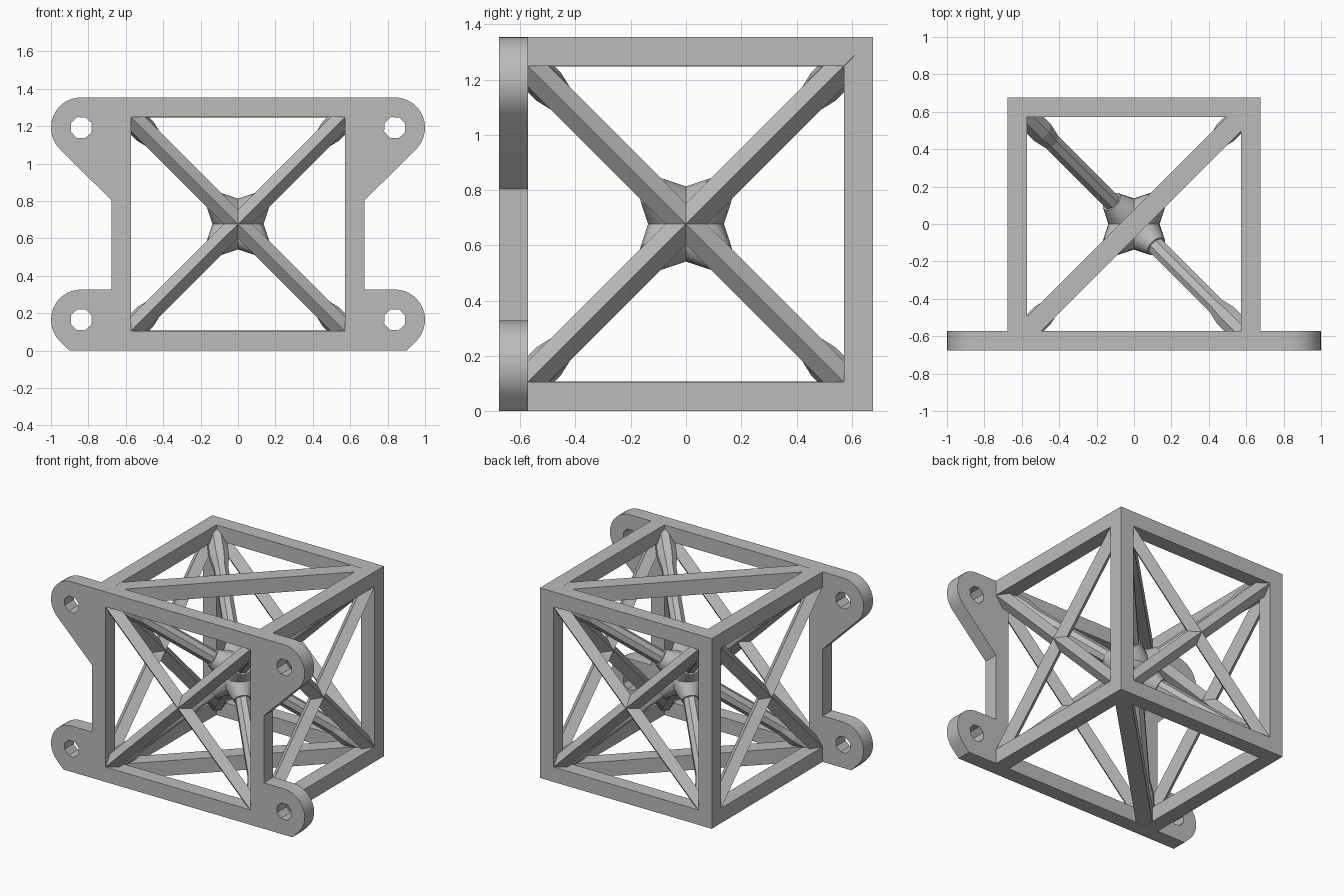
import bpy, bmesh
from math import sin, cos, pi, radians
from itertools import product
from mathutils import Vector, Matrix

cube = bpy.data.objects.get("Cube")
if cube:
    bpy.data.objects.remove(cube, do_unlink=True)

H = 0.677          # half size of the cube
W = 0.106          # thickness of the frame
IN = H - W         # half size of the openings
C = H - W / 2      # centre line of the frame
CENTRE = Vector((0, 0, H))

grey = bpy.data.materials.new("plain grey")
grey.use_nodes = True
grey.diffuse_color = (0.5, 0.5, 0.5, 1)
grey.node_tree.nodes["Principled BSDF"].inputs["Base Color"].default_value = (0.5, 0.5, 0.5, 1)


def add_object(name, mesh, smooth=False):
    obj = bpy.data.objects.new(name, mesh)
    bpy.context.collection.objects.link(obj)
    mesh.materials.clear()
    mesh.materials.append(grey)
    if smooth:
        bpy.ops.object.select_all(action='DESELECT')
        obj.select_set(True)
        bpy.context.view_layer.objects.active = obj
        bpy.ops.object.shade_smooth_by_angle(angle=radians(30))
    return obj


def plate(name, loops, y):
    """Filled outline with holes, in the xz plane, as thick as the frame."""
    curve = bpy.data.curves.new(name, 'CURVE')
    curve.dimensions = '2D'
    curve.fill_mode = 'BOTH'
    curve.extrude = W / 2
    for loop in loops:
        spline = curve.splines.new('POLY')
        spline.points.add(len(loop) - 1)
        for point, (x, z) in zip(spline.points, loop):
            point.co = (x, z, 0, 1)
        spline.use_cyclic_u = True
    temp = bpy.data.objects.new("temp", curve)
    bpy.context.collection.objects.link(temp)
    bpy.context.view_layer.update()
    graph = bpy.context.evaluated_depsgraph_get()
    mesh = bpy.data.meshes.new_from_object(temp.evaluated_get(graph))
    bpy.data.objects.remove(temp, do_unlink=True)
    mesh.transform(Matrix.Translation((0, y, 0)) @ Matrix.Rotation(pi / 2, 4, 'X'))
    bm = bmesh.new()
    bm.from_mesh(mesh)
    bmesh.ops.remove_doubles(bm, verts=bm.verts, dist=0.0001)
    bmesh.ops.recalc_face_normals(bm, faces=bm.faces)
    for face in bm.faces:
        face.smooth = False
    bm.to_mesh(mesh)
    bm.free()
    mesh.name = name
    return add_object(name, mesh, smooth=True)


def rod(name, start, end, stations, sides, turn=0, smooth=False):
    """Straight rod from start to end; stations are (fraction, radius)."""
    start, end = Vector(start), Vector(end)
    axis = (end - start).normalized()
    side = axis.cross(Vector((0, 0, 1)))
    side = side.normalized() if side.length > 0.01 else Vector((1, 0, 0))
    up = side.cross(axis)
    bm = bmesh.new()
    rings = []
    for t, r in stations:
        angles = [turn + 2 * pi * i / sides for i in range(sides)]
        rings.append([bm.verts.new(start.lerp(end, t) + r * (cos(a) * side + sin(a) * up))
                      for a in angles])
    for a, b in zip(rings, rings[1:]):
        for i in range(sides):
            j = (i + 1) % sides
            bm.faces.new((a[i], a[j], b[j], b[i]))
    bm.faces.new(rings[0])
    bm.faces.new(rings[-1])
    bmesh.ops.recalc_face_normals(bm, faces=bm.faces)
    mesh = bpy.data.meshes.new(name)
    bm.to_mesh(mesh)
    bm.free()
    return add_object(name, mesh, smooth)


def arc(x, z, r, a0, a1, n):
    return [(x + r * cos(radians(a0 + (a1 - a0) * i / n)),
             z + r * sin(radians(a0 + (a1 - a0) * i / n))) for i in range(n + 1)]


# Front plate with four mounting ears
EAR_X, EAR_R = 0.838, 0.162
LOW, HIGH = 0.165, 2 * H - EAR_R
right_half = (arc(-EAR_X, HIGH, EAR_R, 90, 225, 14)
              + [(-H, 0.804), (-H, LOW + EAR_R)]
              + arc(-EAR_X, LOW, EAR_R, 90, 225, 14)
              + [(-0.902, 0)])
outline = right_half + [(-x, z) for x, z in reversed(right_half)]
opening = [(-IN, W), (IN, W), (IN, 2 * H - W), (-IN, 2 * H - W)]
holes = [arc(sx * EAR_X, z, 0.06, 20, 335, 7) for sx in (-1, 1) for z in (LOW, HIGH)]
plate("front_plate", [outline, opening] + holes, -C)

# Back frame and the four beams joining it to the plate
square = [(-H, 0), (H, 0), (H, 2 * H), (-H, 2 * H)]
plate("back_frame", [square, opening], C)
FLAT = W / 2 * 2 ** 0.5
for sx, sz in product((-1, 1), repeat=2):
    z = H + sz * C
    rod("side_beam", (sx * C, -IN, z), (sx * C, IN, z), [(0, FLAT), (1, FLAT)], 4, pi / 4)

# Flat diagonal beams on top and bottom
for name, z in (("top_diagonal", H + C - 0.001), ("bottom_diagonal", H - C + 0.001)):
    rod(name, (-0.6, -0.6, z), (0.6, 0.6, z), [(0, FLAT), (1, FLAT)], 4, pi / 4)

# Crossed diamond braces on the four upright sides
for quarter, s in product(range(4), (-1, 1)):
    spin = Matrix.Rotation(quarter * pi / 2, 3, 'Z')
    a, b = Vector((-0.61 * s, -C, -0.61)), Vector((0.61 * s, -C, 0.61))
    rod("side_brace", CENTRE + spin @ a, CENTRE + spin @ b, [(0, W / 2), (1, W / 2)], 4)

# Inner struts from the centre to every corner, thicker at the ends
for corner in product((-1, 1), repeat=3):
    tip = CENTRE + Vector(corner) * 0.6
    rod("inner_strut", CENTRE, tip, [(0, 0.05), (0.74, 0.05), (0.83, 0.068), (1, 0.068)], 8, pi / 8)
    rod("hub_cone", CENTRE, tip, [(0, 0.14), (0.2, 0.058)], 16, 0, True)
